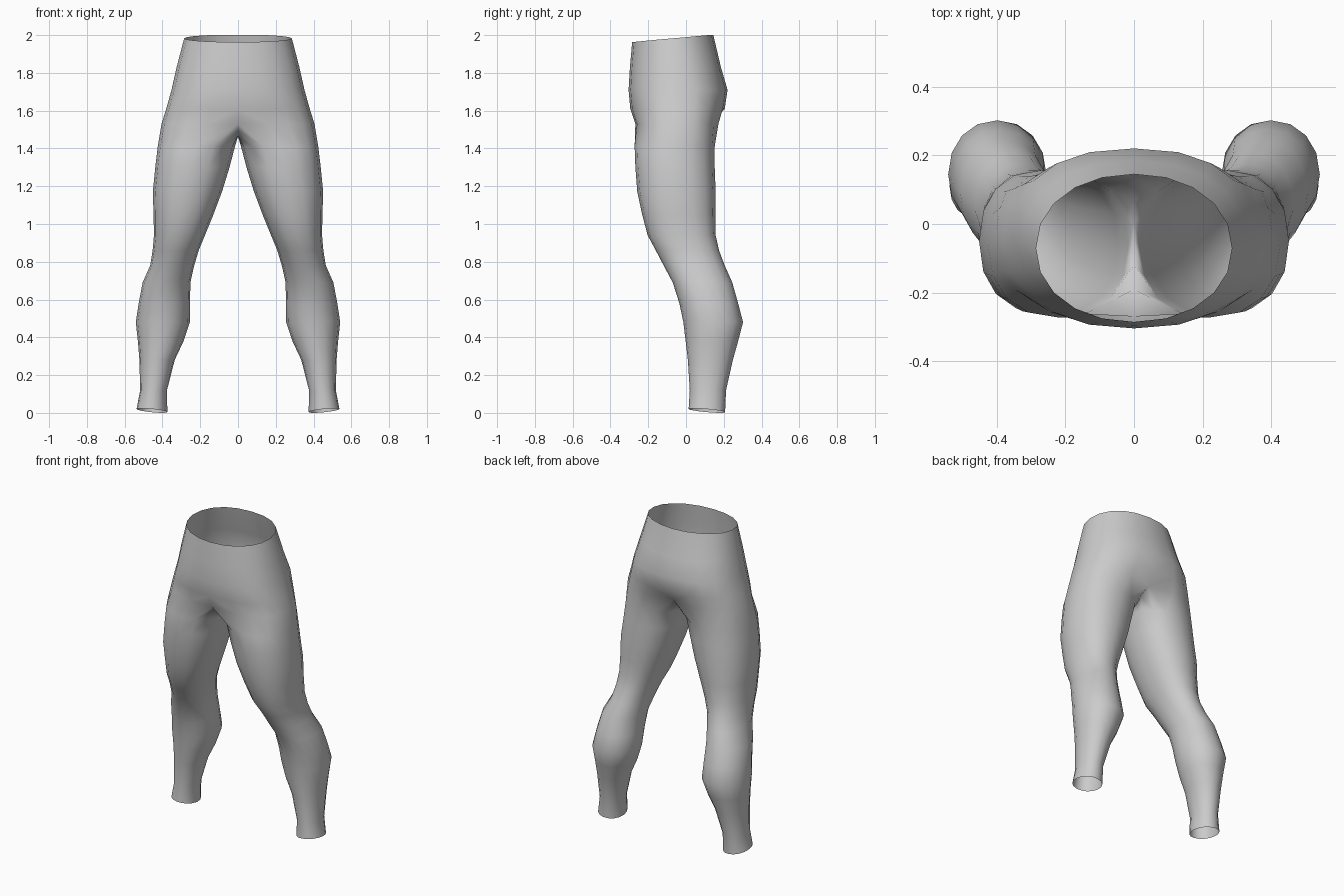
import bpy, bmesh, math

if "Cube" in bpy.data.objects:
    bpy.data.objects.remove(bpy.data.objects["Cube"])

N = 16        # points round a leg
OUT = 11      # of these, points shared with the half torso

fabric = bpy.data.materials.new("grey_fabric")
fabric.diffuse_color = (0.6, 0.6, 0.6, 1)
fabric.use_nodes = True
fabric.node_tree.nodes["Principled BSDF"].inputs["Base Color"].default_value = fabric.diffuse_color


def oval(x0, x1, y0, y1, deg, p):
    """Point on a squarish oval filling the given box."""
    c, s = math.cos(math.radians(deg)), math.sin(math.radians(deg))
    c = math.copysign(abs(c) ** (2 / p), c)
    s = math.copysign(abs(s) ** (2 / p), s)
    return (x0 + x1) / 2 + (x1 - x0) / 2 * c, (y0 + y1) / 2 + (y1 - y0) / 2 * s


# half torso rings: height, half width, front y, back y, squareness
torso = [
    (1.98, 0.285, -0.285, 0.145, 2.1),
    (1.83, 0.325, -0.297, 0.185, 2.2),
    (1.71, 0.352, -0.304, 0.220, 2.35),
    (1.61, 0.380, -0.295, 0.205, 2.45),
    (1.53, 0.405, -0.268, 0.180, 2.6),
]
# crotch seam on the middle plane, back to front: y, z
seam = [(0.07, 1.485), (0.01, 1.468), (-0.05, 1.463), (-0.12, 1.468), (-0.19, 1.495)]
# leg rings: height, inner x, outer x, front y, back y
legs = [
    (1.41, 0.016, 0.425, -0.272, 0.152),
    (1.30, 0.045, 0.438, -0.268, 0.152),
    (1.17, 0.085, 0.451, -0.258, 0.157),
    (1.05, 0.130, 0.447, -0.232, 0.155),
    (0.94, 0.175, 0.445, -0.203, 0.157),
    (0.86, 0.208, 0.452, -0.160, 0.175),
    (0.78, 0.232, 0.465, -0.118, 0.205),
    (0.69, 0.252, 0.505, -0.070, 0.245),
    (0.58, 0.254, 0.526, -0.035, 0.276),
    (0.48, 0.255, 0.541, -0.014, 0.302),
    (0.38, 0.288, 0.530, -0.002, 0.276),
    (0.28, 0.335, 0.522, 0.010, 0.248),
    (0.12, 0.376, 0.518, 0.020, 0.212),
    (0.025, 0.374, 0.537, 0.014, 0.207),
]

bm = bmesh.new()

# half torso, front middle round the hip to back middle
rings = []
for k, (z, w, y0, y1, p) in enumerate(torso):
    ring = []
    for i in range(OUT):
        x, y = oval(-w, w, y0, y1, -90 + 180 * i / (OUT - 1), p)
        if i in (0, OUT - 1):
            x = 0
        h = z
        if k == 0:                       # waistband is lower at the front
            h += 0.02 * math.sin(math.pi * (i / (OUT - 1) - 0.5)) + 0.003
            h = min(h, 2.0)
        if k == 0 and i == OUT - 1:
            h = 2.0
        if k == 4 and i == OUT - 1:      # cleft at the back
            y = 0.135
        ring.append(bm.verts.new((x, y, h)))
    rings.append(ring)
for a, b in zip(rings, rings[1:]):
    for i in range(OUT - 1):
        bm.faces.new((a[i], b[i], b[i + 1], a[i + 1]))

# leg, starting from the last torso ring closed by the crotch seam
prev = rings[-1] + [bm.verts.new((0, y, z)) for y, z in seam]
for k, (z, x0, x1, y0, y1) in enumerate(legs):
    ring = []
    for i in range(N):
        x, y = oval(x0, x1, y0, y1, -112.5 + 22.5 * i, 2.25 if z > 0.9 else 2.1)
        h = z
        if k == len(legs) - 1:           # slanted ankle opening
            h += 0.10 * (x - 0.455) - 0.09 * (y - 0.11)
        ring.append(bm.verts.new((x, y, h)))
    for i in range(N):
        j = (i + 1) % N
        bm.faces.new((prev[i], ring[i], ring[j], prev[j]))
    prev = ring

low = min(v.co.z for v in bm.verts)
for v in prev:
    v.co.z -= low
bmesh.ops.recalc_face_normals(bm, faces=bm.faces)
# normals point away from the leg axis
probe = max(bm.faces, key=lambda f: f.calc_center_median().x)
if probe.normal.x < 0:
    bmesh.ops.reverse_faces(bm, faces=bm.faces)

mesh = bpy.data.meshes.new("trousers")
bm.to_mesh(mesh)
bm.free()
trousers = bpy.data.objects.new("trousers", mesh)
bpy.context.collection.objects.link(trousers)
mesh.materials.append(fabric)

mirror = trousers.modifiers.new("mirror", "MIRROR")
mirror.use_clip = True
mirror.merge_threshold = 0.001

for f in mesh.polygons:
    f.use_smooth = True
